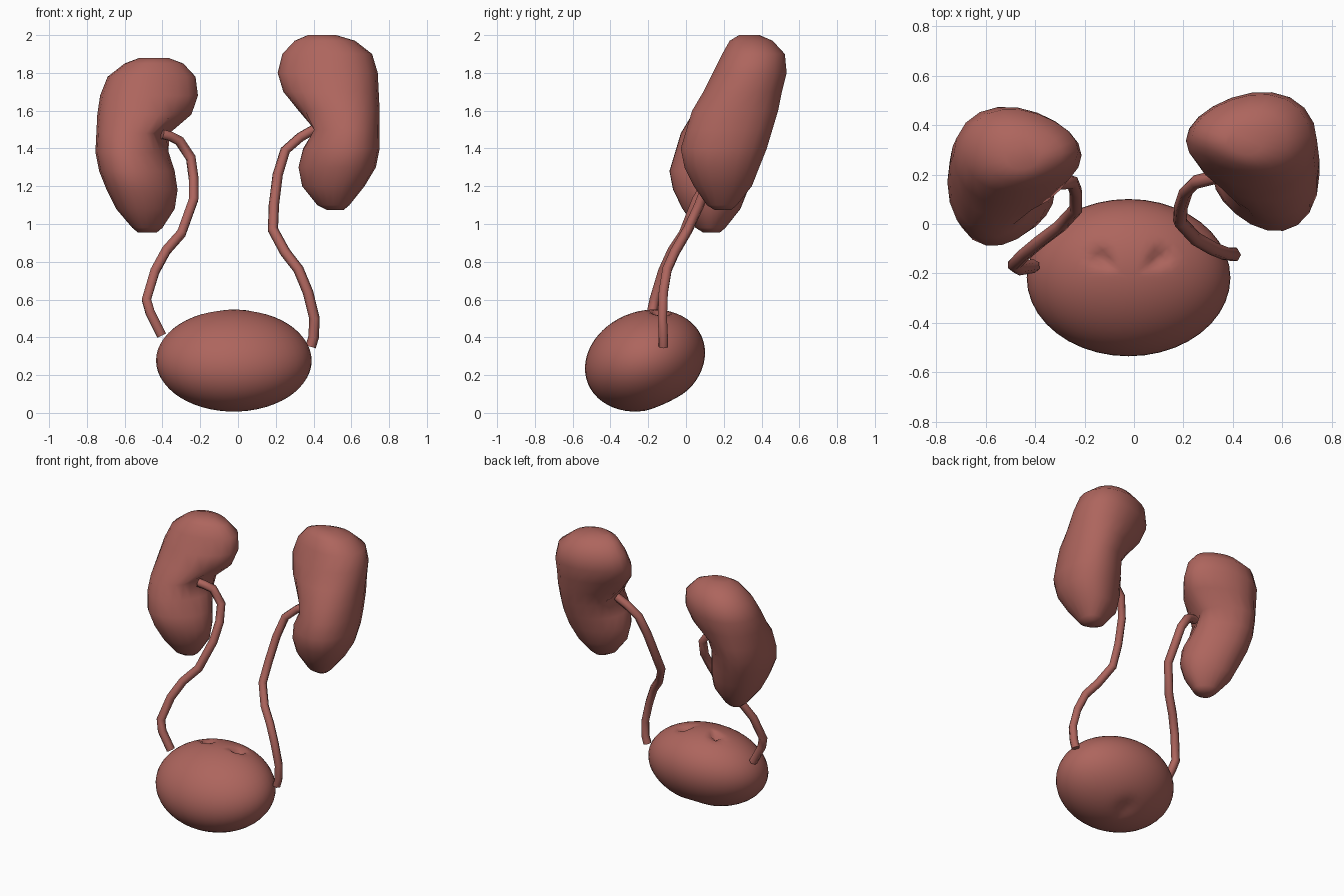
import bpy, bmesh, math
from mathutils import Vector

if "Cube" in bpy.data.objects:
    bpy.data.objects.remove(bpy.data.objects["Cube"])

mat = bpy.data.materials.new("organ_red")
mat.diffuse_color = (0.42, 0.13, 0.11, 1)
mat.use_nodes = True
mat.node_tree.nodes["Principled BSDF"].inputs["Base Color"].default_value = mat.diffuse_color


def finish(ob):
    ob.data.materials.append(mat)
    for p in ob.data.polygons:
        p.use_smooth = True


def mesh_object(name, bm):
    bmesh.ops.recalc_face_normals(bm, faces=bm.faces)
    me = bpy.data.meshes.new(name)
    bm.to_mesh(me)
    bm.free()
    ob = bpy.data.objects.new(name, me)
    bpy.context.collection.objects.link(ob)
    finish(ob)


# Kidney: shared (z, front y, back y) slices, each side has its own x ranges
SLICES = [(1.075, .15, .24), (1.1, .11, .27), (1.2, .04, .35), (1.3, -.01, .39),
          (1.4, -.03, .43), (1.5, .0, .46), (1.6, .03, .49), (1.7, .09, .51),
          (1.8, .14, .535), (1.9, .19, .525), (1.97, .23, .46), (2.0, .28, .39)]
RIGHT_X = [(.47, .56), (.42, .59), (.34, .67), (.32, .73), (.325, .75), (.345, .75),
           (.31, .75), (.24, .745), (.21, .74), (.235, .71), (.30, .62), (.37, .52)]
LEFT_X = [(.43, .53), (.40, .56), (.335, .645), (.32, .695), (.335, .735), (.355, .755),
          (.34, .75), (.24, .745), (.212, .73), (.225, .69), (.29, .60), (.37, .52)]


def kidney(name, ranges, side, dy, dz, hilum_z, hilum_angle, n=20):
    bm = bmesh.new()
    rings = []
    for (z, y0, y1), (x0, x1) in zip(SLICES, ranges):
        ring = []
        for i in range(n):
            a = 2 * math.pi * i / n
            c, s = math.cos(a), math.sin(a)
            x = (x0 + x1) / 2 + (x1 - x0) / 2 * c
            y = (y0 + y1) / 2 + (y1 - y0) / 2 * s * (1 + .2 * c) * .98
            # hilum dent on the inner side
            d = max(0, math.cos(a - hilum_angle)) ** 6
            x += .07 * d * math.exp(-((z + dz - hilum_z) / .08) ** 2)
            ring.append(bm.verts.new((side * x, y + dy, z + dz)))
        rings.append(ring)
    for r, q in zip(rings, rings[1:]):
        for i in range(n):
            j = (i + 1) % n
            bm.faces.new((r[i], r[j], q[j], q[i]))
    bm.faces.new(rings[0])
    bm.faces.new(rings[-1])
    mesh_object(name, bm)


kidney("kidney_right", RIGHT_X, 1, 0, 0, 1.49, math.pi)
kidney("kidney_left", LEFT_X, -1, -.06, -.12, 1.47, math.pi + .4)


# Ureters: thin tubes from each kidney to the bladder
def tube(name, pts, r=.028):
    cu = bpy.data.curves.new(name, 'CURVE')
    cu.dimensions = '3D'
    cu.bevel_depth = r
    cu.bevel_resolution = 1
    cu.use_fill_caps = True
    sp = cu.splines.new('POLY')
    sp.points.add(len(pts) - 1)
    for p, co in zip(sp.points, pts):
        p.co = (*co, 1)
    ob = bpy.data.objects.new(name, cu)
    bpy.context.collection.objects.link(ob)
    bpy.ops.object.select_all(action='DESELECT')
    bpy.context.view_layer.objects.active = ob
    ob.select_set(True)
    bpy.ops.object.convert(target='MESH')
    finish(bpy.context.view_layer.objects.active)


tube("ureter_left", [(-.40, .13, 1.475), (-.36, .14, 1.465), (-.31, .165, 1.44), (-.25, .17, 1.35),
                     (-.235, .13, 1.24), (-.235, .06, 1.13), (-.30, -.01, .95), (-.38, -.07, .86),
                     (-.44, -.12, .75), (-.485, -.165, .6), (-.465, -.18, .53), (-.405, -.17, .41)])
tube("ureter_right", [(.40, .2, 1.50), (.33, .19, 1.46), (.25, .17, 1.39), (.21, .13, 1.26),
                      (.19, .07, 1.1), (.185, .01, .97), (.25, -.06, .85), (.32, -.10, .76),
                      (.37, -.12, .64), (.405, -.125, .5), (.40, -.12, .4), (.385, -.12, .35)])

# Bladder: slanted ellipsoid with two pits on top and a dent underneath
bm = bmesh.new()
bmesh.ops.create_uvsphere(bm, u_segments=40, v_segments=28, radius=1)
pits = [(-.13, -.14, .53, .03, .05), (.10, -.14, .53, .03, .05), (-.02, -.1, .03, .07, .02)]
for v in bm.verts:
    x, y, z = v.co
    p = Vector((-.022 + .412 * x, -.217 + .318 * y, .277 + .267 * z + .13 * .318 * y))
    for px, py, pz, r, depth in pits:
        d = math.hypot(p.x - px, p.y - py)
        if abs(p.z - pz) < .12:
            p.z -= math.copysign(depth, z) * math.exp(-(d / r) ** 2)
    v.co = p
mesh_object("bladder", bm)
